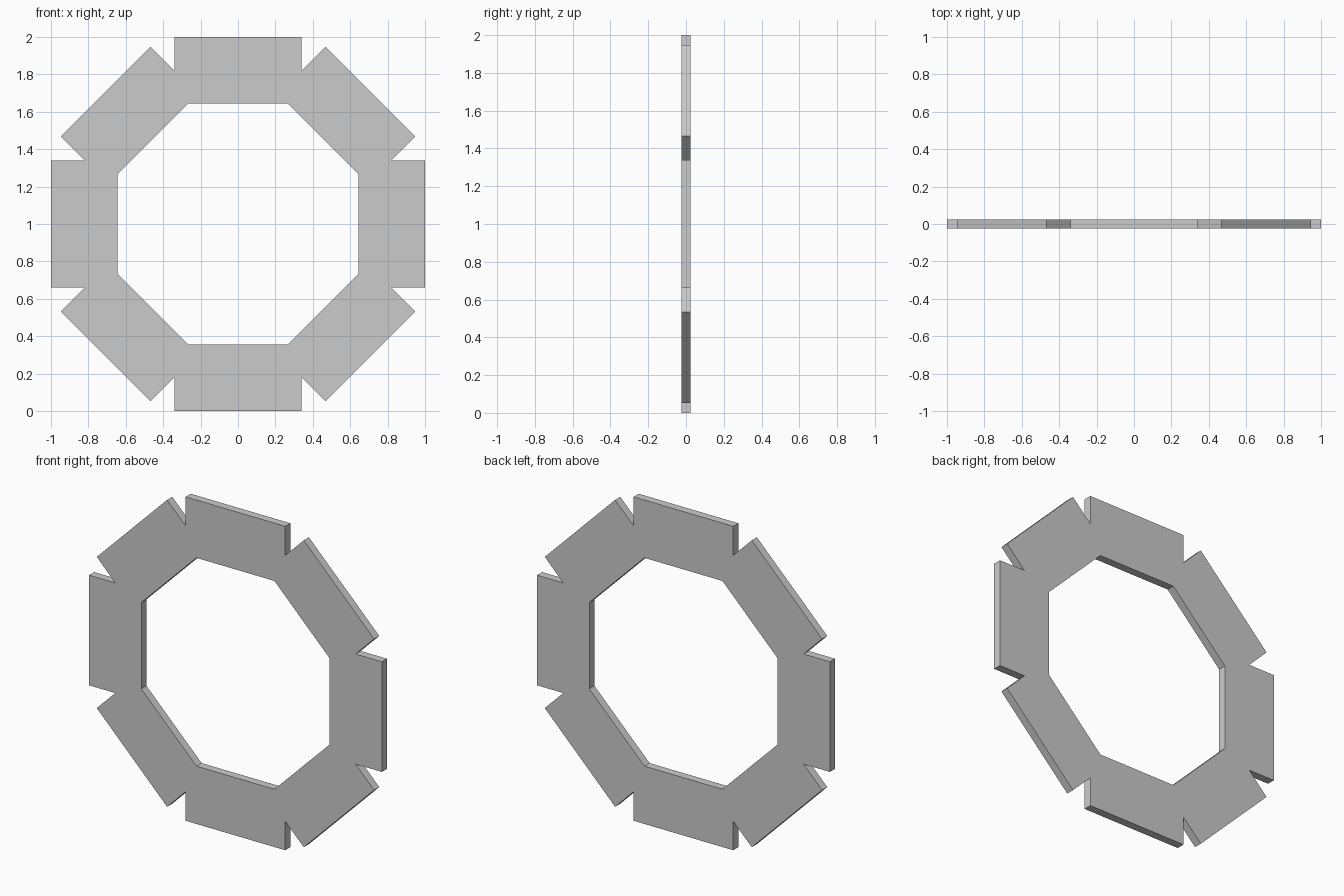
import bpy, bmesh
from math import pi, sin, cos, tan
from mathutils import Matrix, Vector

if "Cube" in bpy.data.objects:
    bpy.data.objects.remove(bpy.data.objects["Cube"])

OUTER, INNER = 1.0, 0.643      # distance from centre to outer and inner flats
HALF_W, THICK = 0.34, 0.05     # half width of each slat, ring thickness
N = 8
half = pi / N

# One slat outline: mitred at the inner edge, square at the outer edge
notch_z = HALF_W / tan(half)
inner_x = INNER * tan(half)
right = [(inner_x, INNER), (HALF_W, notch_z), (HALF_W, OUTER)]
outline = right + [(-x, z) for x, z in reversed(right)]

# Repeat the slat around the ring and weld the mitres
bm = bmesh.new()
for i in range(N):
    rot = Matrix.Rotation(i * 2 * half, 4, 'Y')
    bm.faces.new([bm.verts.new(rot @ Vector((x, -THICK / 2, z))) for x, z in outline])
bmesh.ops.remove_doubles(bm, verts=bm.verts, dist=1e-4)

# Give the ring its thickness
res = bmesh.ops.extrude_face_region(bm, geom=bm.faces[:], use_keep_orig=True)
moved = [g for g in res['geom'] if isinstance(g, bmesh.types.BMVert)]
bmesh.ops.translate(bm, verts=moved, vec=(0, THICK, 0))
bmesh.ops.recalc_face_normals(bm, faces=bm.faces)

mesh = bpy.data.meshes.new("octagonal_ring")
bm.to_mesh(mesh)
bm.free()
ring = bpy.data.objects.new("octagonal_ring", mesh)
ring.location.z = OUTER
bpy.context.collection.objects.link(ring)
